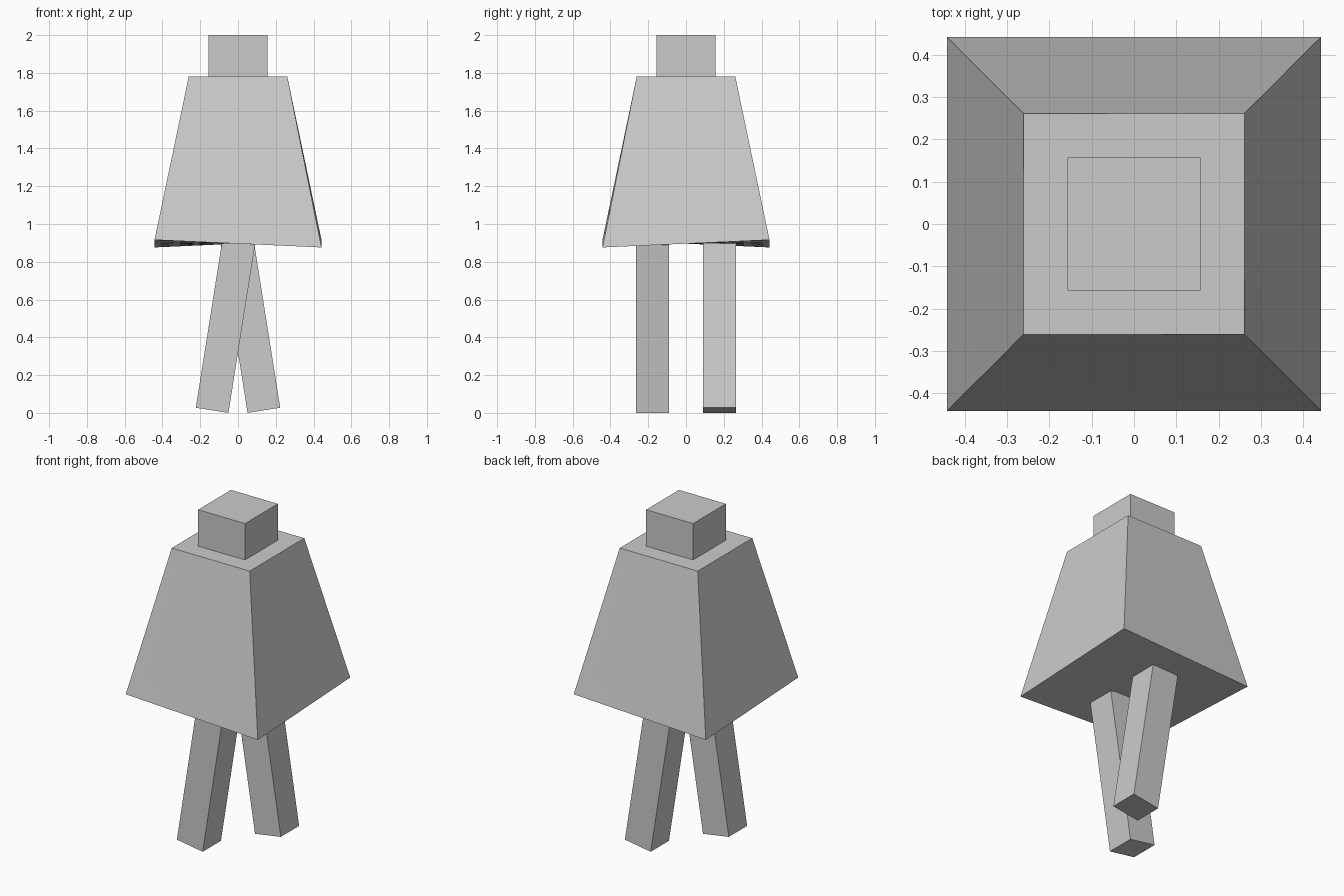
import bpy, bmesh
from math import radians, sin, cos
from mathutils import Matrix

if "Cube" in bpy.data.objects:
    bpy.data.objects.remove(bpy.data.objects["Cube"])


def finish(bm, name):
    bmesh.ops.recalc_face_normals(bm, faces=bm.faces)
    mesh = bpy.data.meshes.new(name)
    bm.to_mesh(mesh)
    bm.free()
    obj = bpy.data.objects.new(name, mesh)
    bpy.context.collection.objects.link(obj)
    return obj


def box(name, size, matrix):
    bm = bmesh.new()
    bmesh.ops.create_cube(bm, size=1, matrix=matrix @ Matrix.Diagonal((*size, 1)))
    return finish(bm, name)


# Head block
box("head", (0.314, 0.314, 0.225), Matrix.Translation((0, 0, 1.8875)))

# Flared body with a slightly twisted lower rim
bm = bmesh.new()
bmesh.ops.create_cube(bm, size=2)
for v in bm.verts:
    x, y, z = v.co
    if z > 0:
        v.co = (x * 0.261, y * 0.261, 1.78)
    else:
        v.co = (x * 0.442, y * 0.442, 0.916 if x * y > 0 else 0.876)
bmesh.ops.subdivide_edges(bm, edges=bm.edges[:], cuts=7, use_grid_fill=True)
finish(bm, "body")

# Legs swung in opposite directions
tilt, width, length = radians(9), 0.175, 0.9
foot_z = width / 2 * sin(tilt)
for name, side in (("front_leg", -1), ("back_leg", 1)):
    foot = Matrix.Translation((side * 0.137, side * 0.178, foot_z))
    swing = Matrix.Rotation(-side * tilt, 4, 'Y')
    box(name, (width, width, length),
        foot @ swing @ Matrix.Translation((0, 0, length / 2)))
